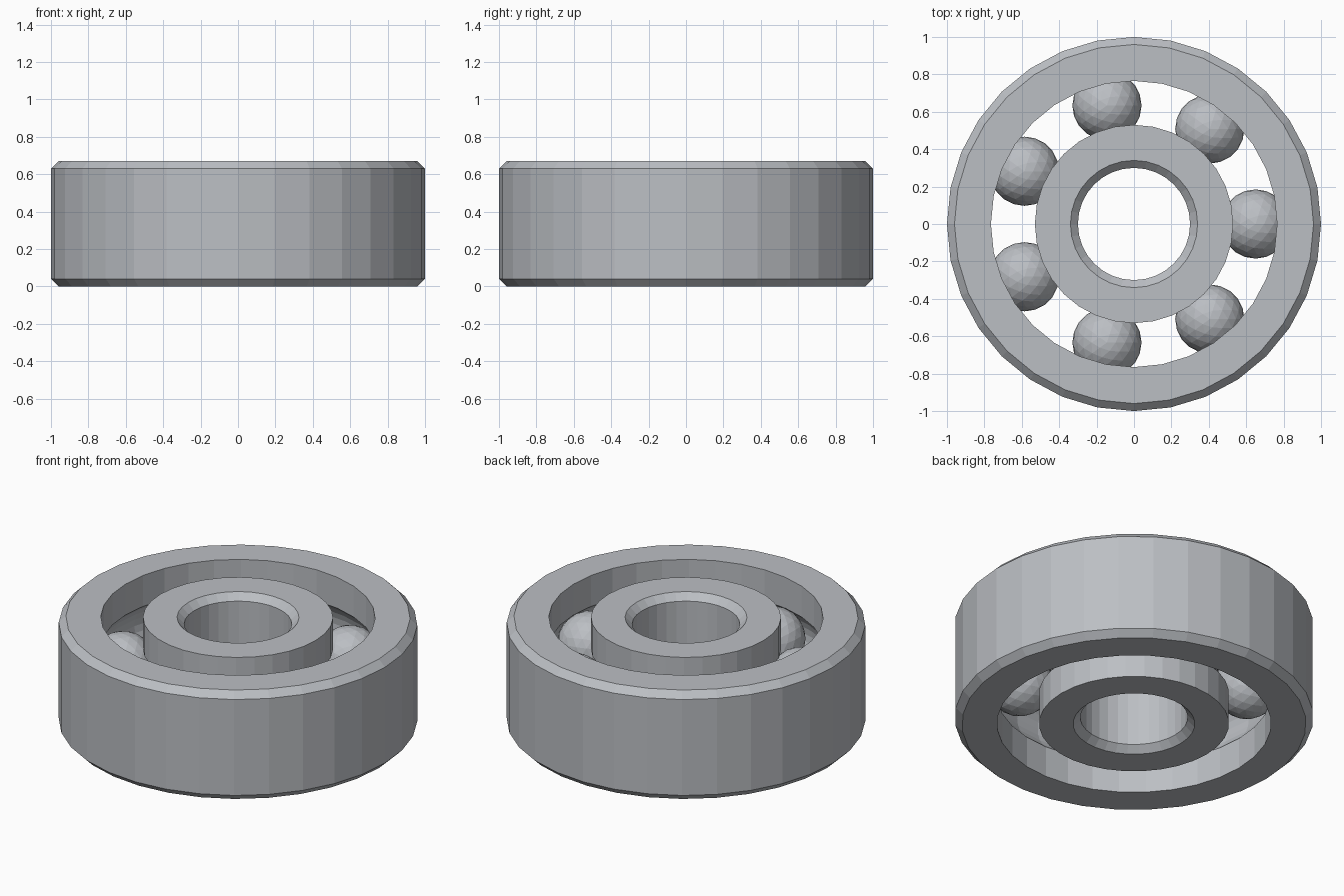
import bpy
import bmesh
from math import sin, cos, pi, sqrt, acos

if "Cube" in bpy.data.objects:
    bpy.data.objects.remove(bpy.data.objects["Cube"])

HEIGHT = 0.67
MID = HEIGHT / 2
CHAMFER = 0.04
SEGMENTS = 32
BALLS = 7
TRACK = 0.65        # radius of the circle through the ball centres
BALL_RADIUS = 0.185

steel = bpy.data.materials.new("steel_grey")
steel.use_nodes = True
colour = (0.50, 0.52, 0.55, 1)
steel.diffuse_color = colour
steel.node_tree.nodes["Principled BSDF"].inputs["Base Color"].default_value = colour


def finish(name, bm):
    mesh = bpy.data.meshes.new(name)
    bmesh.ops.recalc_face_normals(bm, faces=bm.faces)
    bm.to_mesh(mesh)
    bm.free()
    mesh.materials.append(steel)
    obj = bpy.data.objects.new(name, mesh)
    bpy.context.collection.objects.link(obj)
    return obj


def ring(name, plain, grooved, side):
    """Lathe a ring: chamfered on its plain wall, with a ball groove in the other.
    side is +1 when the plain wall faces outward, -1 when it faces the bore."""
    inset = plain - side * CHAMFER
    profile = [(inset, 0), (plain, CHAMFER), (plain, HEIGHT - CHAMFER),
               (inset, HEIGHT), (grooved, HEIGHT)]
    # Raceway arc from the upper lip to the lower lip
    reach = acos(abs(grooved - TRACK) / BALL_RADIUS)
    steps = 8
    for i in range(steps + 1):
        a = reach * (1 - 2 * i / steps)
        profile.append((TRACK + side * BALL_RADIUS * cos(a), MID + BALL_RADIUS * sin(a)))
    profile.append((grooved, 0))

    bm = bmesh.new()
    loops = []
    for s in range(SEGMENTS):
        t = 2 * pi * s / SEGMENTS
        loops.append([bm.verts.new((r * cos(t), r * sin(t), z)) for r, z in profile])
    n = len(profile)
    for s in range(SEGMENTS):
        a, b = loops[s], loops[(s + 1) % SEGMENTS]
        for i in range(n):
            j = (i + 1) % n
            bm.faces.new((a[i], b[i], b[j], a[j]))
    return finish(name, bm)


# Outer and inner races
ring("outer_race", 1.0, 0.765, 1)
ring("inner_race", 0.30, 0.53, -1)

# Balls spaced evenly round the track
for k in range(BALLS):
    t = 2 * pi * k / BALLS
    bm = bmesh.new()
    bmesh.ops.create_icosphere(bm, subdivisions=3, radius=BALL_RADIUS)
    ball = finish(f"ball_{k + 1}", bm)
    ball.location = (TRACK * cos(t), TRACK * sin(t), MID)
